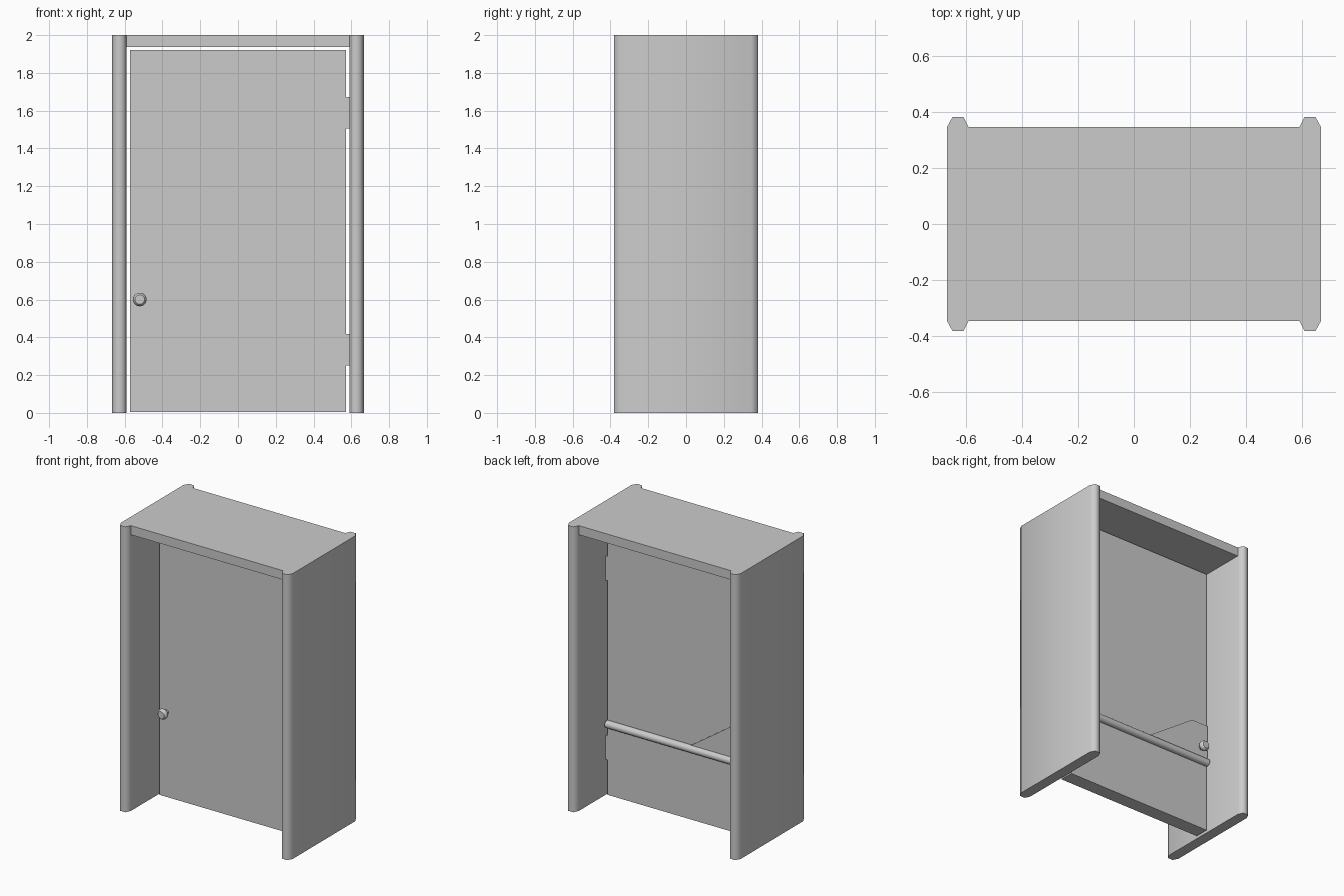
import bpy, bmesh, math
from mathutils import Matrix

cube = bpy.data.objects.get("Cube")
if cube:
    bpy.data.objects.remove(cube, do_unlink=True)

grey = bpy.data.materials.new("plain_grey")
grey.use_nodes = True
colour = (0.6, 0.6, 0.6, 1)
grey.diffuse_color = colour
grey.node_tree.nodes["Principled BSDF"].inputs["Base Color"].default_value = colour


def finish(name, bm, angle=None):
    bmesh.ops.recalc_face_normals(bm, faces=bm.faces)
    mesh = bpy.data.meshes.new(name)
    bm.to_mesh(mesh)
    bm.free()
    mesh.materials.append(grey)
    obj = bpy.data.objects.new(name, mesh)
    bpy.context.collection.objects.link(obj)
    if angle:
        bpy.ops.object.select_all(action="DESELECT")
        obj.select_set(True)
        bpy.context.view_layer.objects.active = obj
        bpy.ops.object.shade_smooth_by_angle(angle=math.radians(angle))
    return obj


def prism(name, points, offset, angle=None):
    """Extrude a closed outline of 3D points along an offset."""
    bm = bmesh.new()
    face = bm.faces.new([bm.verts.new(p) for p in points])
    result = bmesh.ops.extrude_face_region(bm, geom=[face], use_keep_orig=True)
    moved = [v for v in result["geom"] if isinstance(v, bmesh.types.BMVert)]
    bmesh.ops.translate(bm, verts=moved, vec=offset)
    return finish(name, bm, angle)


def box(name, x0, x1, y0, y1, z0, z1):
    outline = [(x0, y0, z0), (x1, y0, z0), (x1, y1, z0), (x0, y1, z0)]
    return prism(name, outline, (0, 0, z1 - z0))


def knob(name, side):
    """Turn a knob profile about an axis running out of the door."""
    profile = [(0.018, 0), (0.018, 0.02), (0.03, 0.026), (0.036, 0.036),
               (0.035, 0.046), (0.029, 0.056), (0.025, 0.06), (0, 0.06)]
    bm = bmesh.new()
    verts = [bm.verts.new((r, side * d, 0)) for r, d in profile]
    edges = [bm.edges.new(pair) for pair in zip(verts, verts[1:])]
    bmesh.ops.spin(bm, geom=verts + edges, cent=(0, 0, 0), axis=(0, 1, 0),
                   angle=math.tau, steps=24)
    bmesh.ops.remove_doubles(bm, verts=bm.verts, dist=0.0001)
    bmesh.ops.translate(bm, verts=bm.verts, vec=(-0.52, side * DOOR_Y, 0.6))
    return finish(name, bm, 40)


DOOR_X, DOOR_Y = 0.573, 0.05
JAMB_IN, JAMB_OUT = 0.59, 0.666

# Jambs with chamfered front and back edges
quarter = [(JAMB_IN, 0.346), (0.607, 0.381), (0.647, 0.381), (JAMB_OUT, 0.346)]
outline = quarter + [(x, -y) for x, y in reversed(quarter)]
for side, name in ((1, "left_jamb"), (-1, "right_jamb")):
    prism(name, [(side * x, y, 0) for x, y in outline], (0, 0, 2), 70)

# Header and door panel
box("header", -JAMB_IN, JAMB_IN, -0.345, 0.345, 1.936, 2)
box("door_panel", -DOOR_X, DOOR_X, -DOOR_Y, DOOR_Y, 0.005, 1.922)

# Hinges in the gap beside the door
for name, low in (("lower_hinge", 0.25), ("upper_hinge", 1.505)):
    box(name, DOOR_X - 0.003, JAMB_IN, -DOOR_Y, DOOR_Y, low, low + 0.168)

# Knobs on both faces
knob("front_knob", -1)
knob("back_knob", 1)

# Back plate with a sloping top, and push bar along its foot
plate = [(-DOOR_X, 0.5), (-0.08, 0.5), (-0.08, 0.53), (-0.443, 0.78), (-DOOR_X, 0.78)]
prism("lock_plate", [(x, DOOR_Y, z) for x, z in plate], (0, 0.009, 0))
bm = bmesh.new()
bmesh.ops.create_cone(bm, cap_ends=True, segments=20, radius1=0.026, radius2=0.026,
                      depth=2 * DOOR_X, matrix=Matrix.Translation((0, 0.058, 0.505))
                      @ Matrix.Rotation(math.pi / 2, 4, "Y"))
finish("push_bar", bm, 40)
